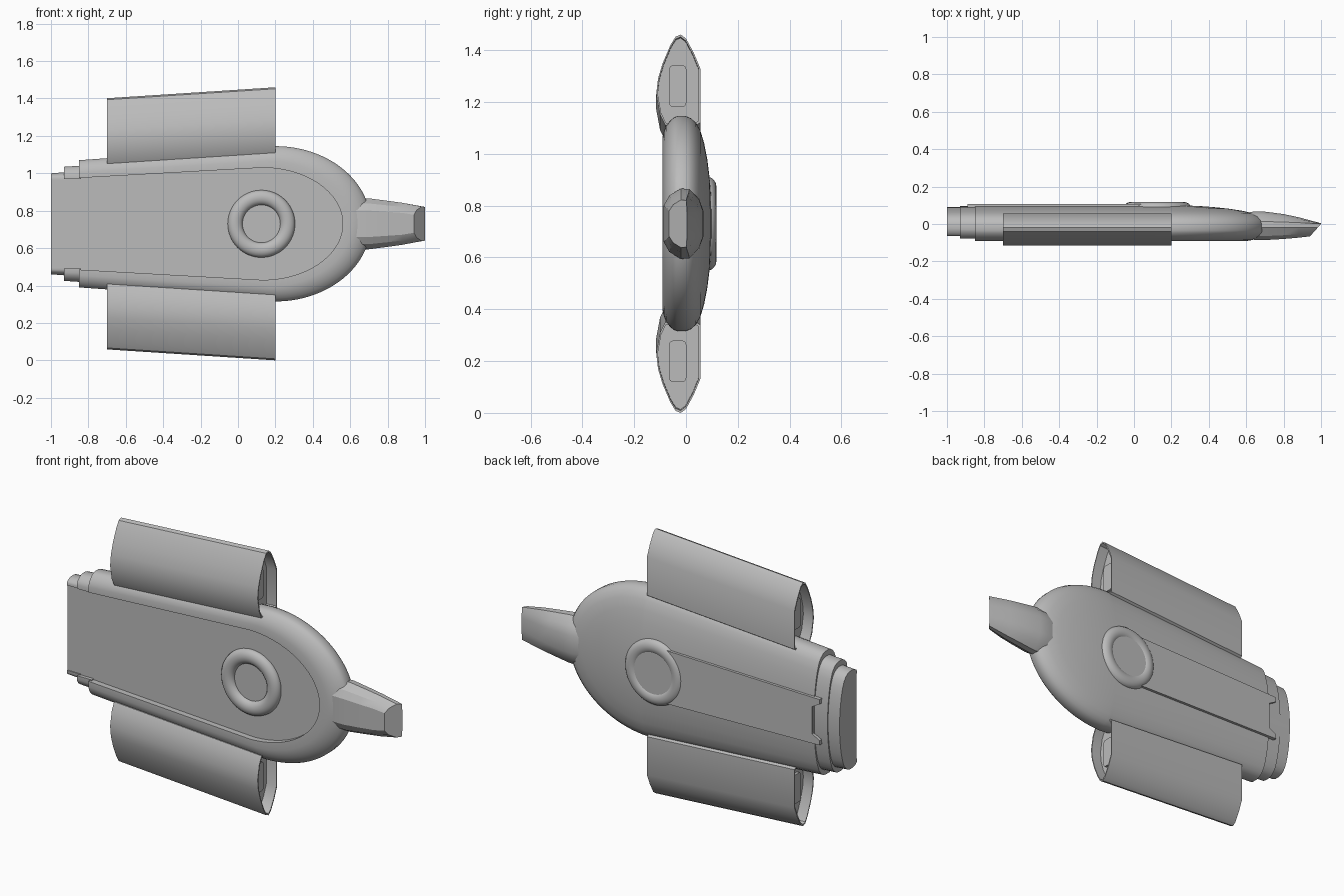
import bpy, bmesh, math
from mathutils import Matrix, Vector

if "Cube" in bpy.data.objects:
    bpy.data.objects.remove(bpy.data.objects["Cube"])

MID = 0.73           # height of the craft's axis
PLATE_Y = -0.058     # depth of the recessed belly plate

grey = bpy.data.materials.new("hull grey")
grey.use_nodes = True
grey.diffuse_color = (0.5, 0.5, 0.5, 1)
grey.node_tree.nodes["Principled BSDF"].inputs["Base Color"].default_value = (0.5, 0.5, 0.5, 1)


def finish(name, bm, angle=30):
    bmesh.ops.remove_doubles(bm, verts=bm.verts, dist=0.0005)
    bmesh.ops.recalc_face_normals(bm, faces=bm.faces)
    mesh = bpy.data.meshes.new(name)
    bm.to_mesh(mesh)
    bm.free()
    mesh.materials.append(grey)
    obj = bpy.data.objects.new(name, mesh)
    bpy.context.collection.objects.link(obj)
    obj.location.z = MID
    bpy.ops.object.select_all(action="DESELECT")
    bpy.context.view_layer.objects.active = obj
    obj.select_set(True)
    bpy.ops.object.shade_smooth_by_angle(angle=math.radians(angle))
    return obj


def bridge(bm, rings, closed=True):
    rows = [[bm.verts.new(p) for p in ring] for ring in rings]
    n = len(rows[0])
    for a, b in zip(rows, rows[1:]):
        for i in range(n if closed else n - 1):
            j = (i + 1) % n
            bm.faces.new((a[i], a[j], b[j], b[i]))
    return rows


def loft(name, rings, angle=30):
    bm = bmesh.new()
    rows = bridge(bm, rings)
    bm.faces.new(rows[0])
    bm.faces.new(rows[-1])
    return finish(name, bm, angle)


# Hull layers: share of the outer outline on the back, blend to the plate on the front
BACK = [(0, .1), (.15, .099), (.3, .096), (.45, .09), (.6, .082), (.75, .07),
        (.87, .055), (.94, .038), (.98, .02), (1, 0)]
FRONT = [(1, -.035), (.95, -.048), (.85, -.062), (.67, -.077), (.5, -.085), (.32, -.09), (0, -.09)]


def outline(tail_w, shoulder_x, shoulder_w, nose, steps=40):
    half = [(-.85, tail_w)]
    for i in range(steps + 1):
        a = math.pi / 2 * (1 - i / steps)
        half.append((shoulder_x + nose * math.cos(a), shoulder_w * math.sin(a)))
    return half + [(x, -z) for x, z in reversed(half[:-1])]


outer = outline(.34, .2, .415, .51)
plate = outline(.245, .13, .30, .43)
layers = []
for s, y in BACK:
    layers.append([(x if x < .2 else .2 + (x - .2) * s, y, z * s) for x, z in outer])
for t, y in FRONT + [(0, PLATE_Y)]:
    layers.append([(p[0] + (o[0] - p[0]) * t, y, p[1] + (o[1] - p[1]) * t)
                   for o, p in zip(outer, plate)])
bm = bmesh.new()
rows = bridge(bm, layers, closed=False)
bm.faces.new(rows[-1])
bm.faces.new([r[0] for r in rows] + [r[-1] for r in reversed(rows[1:])])
finish("hull", bm)


# Stepped tail blocks using the same cross-section
def tail_step(name, x0, x1, wide, narrow, lip, back):
    def ring(x, grow):
        side = [(y * back, s * (wide + grow)) for s, y in BACK]
        side += [(y * lip / .09, narrow + (wide + grow - narrow) * t) for t, y in FRONT]
        side.append((PLATE_Y, narrow))
        return [(x, y, z) for y, z in side] + [(x, y, -z) for y, z in reversed(side[1:])]
    loft(name, [ring(x0, 0), ring(x1, .006)])


tail_step("tail_step_inner", -.93, -.84, .305, .24, .077, .95)
tail_step("tail_step_outer", -1, -.92, .27, .235, .064, .9)


# Neck and head, ending in a slanted face
def neck_ring(x, front, back, w, slant=0):
    side = [(front, .52), (front * .75, .8), (-.02, 1), (back * .2, .98),
            (back * .75, .7), (back, .35)]
    pts = [(y, z * w) for y, z in side] + [(y, -z * w) for y, z in reversed(side)]
    return [(x + slant * min(y, 0), y, z) for y, z in pts]


loft("neck_head", [neck_ring(.6, -.08, .06, .13), neck_ring(.65, -.085, .068, .136),
                   neck_ring(.7, -.086, .066, .136), neck_ring(.8, -.08, .053, .123),
                   neck_ring(.88, -.073, .036, .112),
                   neck_ring(1, -.066, .004, .092, .9)], 25)

# Hollow side pods with recessed end panels
POD = [(-.02, .73), (0, .715), (.03, .66), (.055, .6), (.055, .39), (.04, .38), (-.08, .38),
       (-.1, .42), (-.115, .5), (-.108, .56), (-.09, .62), (-.06, .69), (-.04, .722)]
SHEAR = .065


def pod_ring(x, sign, scale=1):
    dz = SHEAR * (x - .2)
    return [(x, -.03 + (y + .03) * (scale - .02) if scale < 1 else y,
             sign * (.54 + (z - .54) * scale + dz)) for y, z in POD]


def box(name, centre, size):
    bm = bmesh.new()
    bmesh.ops.create_cube(bm, size=1, matrix=Matrix.Translation(centre) @ Matrix.Diagonal((*size, 1)))
    edges = [e for e in bm.edges if abs(e.verts[0].co.x - e.verts[1].co.x) > .001]
    bmesh.ops.bevel(bm, geom=edges, offset=.015, segments=4, profile=.5, affect="EDGES")
    finish(name, bm)


for label, sign in (("upper", 1), ("lower", -1)):
    loft(label + "_pod", [pod_ring(-.64, sign, .95), pod_ring(-.7, sign, .95), pod_ring(-.7, sign),
                          pod_ring(.2, sign), pod_ring(.2, sign, .95), pod_ring(.14, sign, .95)])
    for end, x in (("front", .14), ("rear", -.64)):
        z = sign * (.535 + SHEAR * (x - .2))
        box(f"{label}_pod_{end}_port", Vector((x, -.032, z)), (.03, .066, .16))


# Round turrets: a ring around a flat hub on both faces
def turret(name, y, depth, hub_y):
    rings = []
    for i in range(64):
        a = math.tau * i / 64
        ring = []
        for j in range(16):
            b = math.tau * j / 16
            r = .14 + .04 * math.cos(b)
            ring.append((.125 + r * math.cos(a), y + depth * math.sin(b), r * math.sin(a)))
        rings.append(ring)
    bm = bmesh.new()
    bridge(bm, rings + rings[:1])
    finish(name + "_ring", bm)
    circle = [(math.tau * i / 48) for i in range(48)]
    loft(name + "_hub", [[(.125 + .115 * math.cos(a), d, .115 * math.sin(a)) for a in circle]
                         for d in (0, hub_y)])


turret("back_turret", .086, .032, .11)
turret("front_turret", -.06, .031, -.064)

# Raised spine strip with a notched tail end
half = [(.1, .148), (-.89, .126), (-.89, .1), (-.845, .075)]
strip = half + [(x, -z) for x, z in reversed(half)]
loft("spine", [[(x, y, z) for x, z in strip] for y in (.05, .108)])
